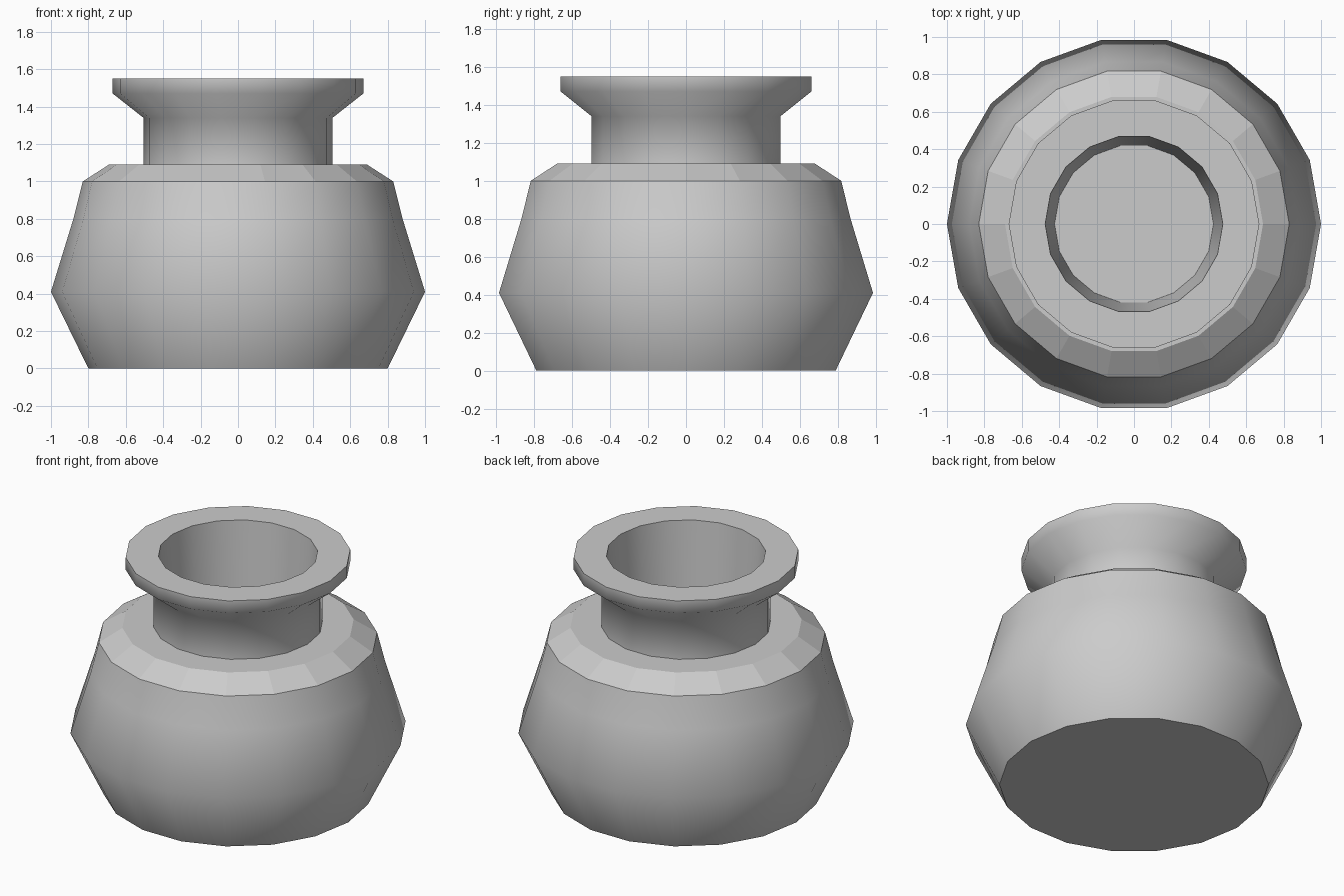
import bpy
import bmesh
from math import cos, sin, tau

cube = bpy.data.objects.get("Cube")
if cube:
    bpy.data.objects.remove(cube, do_unlink=True)

SIDES = 18

# Profile from base to inner floor: radius, height, crisp edge at this ring
PROFILE = [
    (0.80, 0.00, True),    # base
    (1.00, 0.41, False),   # belly
    (0.88, 0.80, False),
    (0.83, 1.00, True),    # shoulder bevel
    (0.69, 1.09, True),
    (0.505, 1.09, True),   # neck
    (0.505, 1.34, False),
    (0.67, 1.47, False),   # flared lip
    (0.67, 1.55, True),
    (0.475, 1.55, True),   # mouth
    (0.425, 0.80, True),   # inner floor
]
FACETED_BANDS = {3, 4, 8}  # shoulder bevel, shoulder top, lip top


def make_material(name, rgb):
    mat = bpy.data.materials.new(name)
    mat.use_nodes = True
    colour = (*rgb, 1.0)
    mat.diffuse_color = colour
    bsdf = mat.node_tree.nodes["Principled BSDF"]
    bsdf.inputs["Base Color"].default_value = colour
    bsdf.inputs["Roughness"].default_value = 0.8
    return mat


def add_ring(bm, radius, z):
    angles = [tau * i / SIDES for i in range(SIDES)]
    return [bm.verts.new((radius * cos(a), radius * sin(a), z)) for a in angles]


def build_pot():
    bm = bmesh.new()
    rings = [add_ring(bm, r, z) for r, z, _ in PROFILE]

    # Walls between neighbouring rings
    for band, (low, high) in enumerate(zip(rings, rings[1:])):
        for i in range(SIDES):
            j = (i + 1) % SIDES
            face = bm.faces.new((low[i], low[j], high[j], high[i]))
            face.smooth = band not in FACETED_BANDS

    # Underside and inner floor
    bm.faces.new(reversed(rings[0]))
    bm.faces.new(rings[-1])

    # Crisp edges around the marked rings
    for ring, (_, _, crisp) in zip(rings, PROFILE):
        for i in range(SIDES):
            bm.edges.get((ring[i], ring[(i + 1) % SIDES])).smooth = not crisp

    mesh = bpy.data.meshes.new("pot")
    bm.to_mesh(mesh)
    bm.free()
    return mesh


pot = bpy.data.objects.new("pot", build_pot())
pot.data.materials.append(make_material("light grey clay", (0.6, 0.6, 0.6)))
bpy.context.collection.objects.link(pot)
